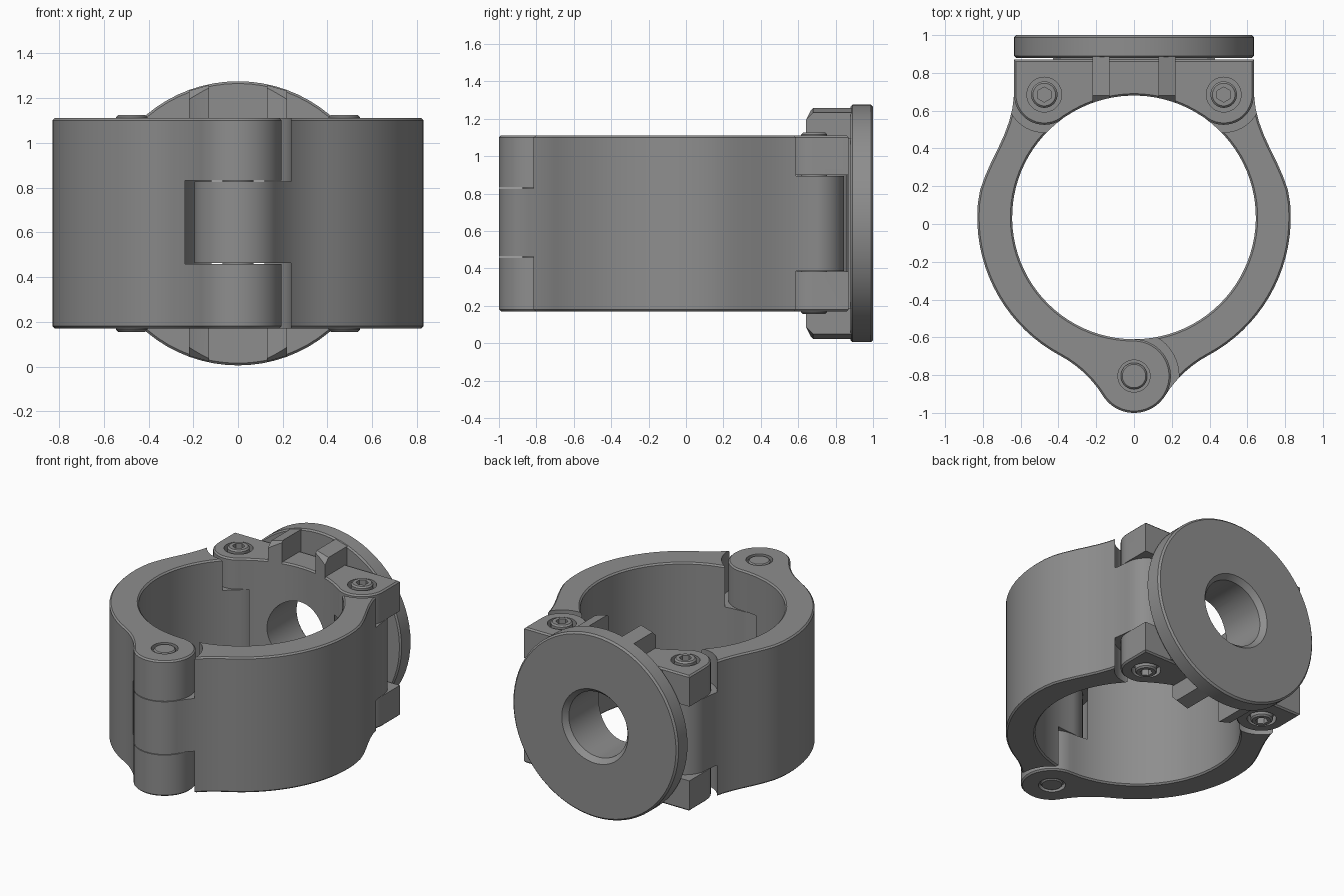
import bpy, bmesh
from math import sin, cos, radians, atan2, degrees, sqrt
from mathutils import Vector

if "Cube" in bpy.data.objects:
    bpy.data.objects.remove(bpy.data.objects["Cube"])

RC = (0, 0.035)               # ring centre
R_IN, R_OUT = 0.645, 0.83
PIN, R_BOSS = (0, -0.805), 0.195
BOLT, R_LUG = (0.475, 0.685), 0.16
Z0, Z1, ZC = 0.17, 1.11, 0.64
R_DISC = 0.635

grey = bpy.data.materials.new("dark_grey")
grey.diffuse_color = (0.27, 0.27, 0.27, 1)
grey.use_nodes = True
grey.node_tree.nodes["Principled BSDF"].inputs["Base Color"].default_value = grey.diffuse_color


def arc(c, r, a0, a1, step=4):
    n = max(2, round(abs(a1 - a0) / step))
    return [(c[0] + r * cos(radians(a0 + (a1 - a0) * i / n)),
             c[1] + r * sin(radians(a0 + (a1 - a0) * i / n))) for i in range(n + 1)]


def loft(name, sections, closed=False):
    """Skin equal-length vertex loops; cap the ends unless closed."""
    bm = bmesh.new()
    loops = [[bm.verts.new(p) for p in s] for s in sections]
    n = len(loops[0])
    for a, b in zip(loops, loops[1:] + (loops[:1] if closed else [])):
        for i in range(n):
            bm.faces.new((a[i], a[(i + 1) % n], b[(i + 1) % n], b[i]))
    if not closed:
        bm.faces.new(loops[0])
        bm.faces.new(loops[-1])
    bmesh.ops.recalc_face_normals(bm, faces=bm.faces)
    me = bpy.data.meshes.new(name)
    bm.to_mesh(me)
    bm.free()
    me.materials.append(grey)
    ob = bpy.data.objects.new(name, me)
    bpy.context.collection.objects.link(ob)
    return ob


def inset(pts, dist):
    """Shrink a closed outline by dist, with limited mitres."""
    v = [Vector(p) for p in pts]
    n = len(v)
    ccw = sum(v[i].x * v[(i + 1) % n].y - v[(i + 1) % n].x * v[i].y for i in range(n)) > 0
    out = []
    for i in range(n):
        t0, t1 = (v[i] - v[i - 1]).normalized(), (v[(i + 1) % n] - v[i]).normalized()
        n0, n1 = Vector((-t0.y, t0.x)), Vector((-t1.y, t1.x))
        m = (n0 + n1).normalized()
        out.append(v[i] + m * (dist if ccw else -dist) / max(0.6, m.dot(n0)))
    return out


def prism(name, pts, z0, z1, chamfer=0):
    secs = [(pts, z0), (pts, z1)]
    if chamfer:
        small = inset(pts, chamfer)
        secs = [(small, z0), (pts, z0 + chamfer), (pts, z1 - chamfer), (small, z1)]
    return loft(name, [[(x, y, z) for x, y in s] for s, z in secs])


def cyl(name, c, r, z0, z1, chamfer=0, n=48):
    return prism(name, arc(c, r, 0, 360, 360 / n)[:-1], z0, z1, chamfer)


def rect(x0, x1, y0, y1):
    return [(x0, y0), (x1, y0), (x1, y1), (x0, y1)]


def cut(ob, *cutters):
    bpy.context.view_layer.objects.active = ob
    for c in cutters:
        m = ob.modifiers.new("cut", 'BOOLEAN')
        m.operation, m.solver, m.object = 'DIFFERENCE', 'EXACT', c
        bpy.ops.object.modifier_apply(modifier=m.name)
        bpy.data.objects.remove(c)


def finish(ob):
    bpy.ops.object.select_all(action='DESELECT')
    ob.select_set(True)
    bpy.context.view_layer.objects.active = ob
    bpy.ops.object.shade_smooth_by_angle(angle=radians(28))


# Outline of one clamp arm: hinge boss, concave flank, ring, bolt lug, bore
rf = 0.6
d, p, q = RC[1] - PIN[1], R_OUT + rf, R_BOSS + rf
a = (d * d + p * p - q * q) / (2 * d)
fc = (sqrt(p * p - a * a), RC[1] - a)
boss_end = degrees(atan2(fc[1] - PIN[1], fc[0]))
ring_start = degrees(atan2(fc[1] - RC[1], fc[0]))
outline = arc(PIN, R_BOSS, 95, 360 + boss_end)
outline += arc(fc, rf, boss_end + 180, ring_start + 180)[1:]
outline += arc(RC, R_OUT, ring_start, 5)[1:]
outline += [(0.815, 0.18), (0.79, 0.25), (0.757, 0.325), (0.72, 0.4), (0.688, 0.47),
            (0.662, 0.54), (0.644, 0.61)]
outline += arc(BOLT, R_LUG, 0, 222, 8)
outline += arc(RC, R_IN, 54, -89)

# Two arms with interleaved hinge knuckles
hinge_cuts = {1: [(0, 0.462), (0.828, 1.3)], -1: [(0.458, 0.832)]}
for s, name in ((1, "right_arm"), (-1, "left_arm")):
    arm = prism(name, [(s * x, y) for x, y in outline], Z0, Z1, 0.01)
    b = (s * BOLT[0], BOLT[1])
    cut(arm, *[cyl("c", PIN, 0.238, *z) for z in hinge_cuts[s]])
    cut(arm, *[cyl("c", b, 0.2, *z) for z in ((0, 0.386), (0.894, 1.3))])
    if s < 0:   # recesses for the hinge pin ends
        cut(arm, cyl("c", PIN, 0.085, Z1 - 0.03, 1.3), cyl("c", PIN, 0.085, 0, Z0 + 0.03))
    finish(arm)

finish(cyl("hinge_pin", PIN, 0.07, Z0 + 0.002, Z1 - 0.002, 0.008))

# Saddle block with bolt lugs, closing the ring at the back
half = [(0.635, 0.87)] + arc(BOLT, R_LUG, 0, -132, 8)
saddle_pts = half + arc(RC, R_IN, 56, 124) + [(-x, y) for x, y in half[::-1]]
saddle = prism("saddle_block", saddle_pts, Z0, Z1, 0.01)
for s in (1, -1):
    b = (s * BOLT[0], BOLT[1])
    side = rect(*sorted((s * 0.475, s * 0.8)), 0.4, 0.95)
    cut(saddle, cyl("c", b, 0.175, 0.382, 0.898), prism("c", side, 0.3821, 0.8979))
    cut(saddle, cyl("c", b, 0.092, Z1 - 0.05, 1.3), cyl("c", b, 0.092, 0, Z0 + 0.05))


def ycircle(r, y, n=72):
    return [(x, y, z) for x, z in arc((0, ZC), r, 0, 360, 360 / n)[:-1]]


cut(saddle, loft("c", [ycircle(0.225, 0.3), ycircle(0.225, 1.3)]))
finish(saddle)

# Narrow neck joining the saddle to the disc
neck = prism("saddle_neck", rect(-0.43, 0.43, 0.84, 0.885), Z0 + 0.012, Z1 - 0.012)
cut(neck, loft("c", [ycircle(0.225, 0.3), ycircle(0.225, 1.3)]))
for s in (1, -1):
    cut(neck, cyl("c", (s * BOLT[0], BOLT[1]), 0.175, 0.382, 0.898))
finish(neck)

# Flanged disc with central hole, chamfered rims
ring = [(0.225, 0.88), (R_DISC - 0.01, 0.88), (R_DISC, 0.89), (R_DISC, 0.988),
        (R_DISC - 0.012, 1.0), (0.255, 1.0), (0.225, 0.965)]
finish(loft("flange_disc", [ycircle(r, y) for r, y in ring], closed=True))

# Four stiffening ribs, above and below the saddle
for s in (1, -1):
    for t, tag in ((1, "upper"), (-1, "lower")):
        secs = [[(s * x, y, ZC + t * h) for x, h in
                 ((0.13, 0.4), (0.22, 0.4), (0.22, 0.592 - k), (0.13, 0.618 - k))]
                for y, k in ((0.635, 0.045), (0.68, 0), (0.89, 0))]
        rib = loft(tag + ("_right_rib" if s > 0 else "_left_rib"), secs)
        cut(rib, cyl("c", RC, R_IN, -0.2, 1.5, 0, 90))
        finish(rib)

# Bolts with hexagonal sockets at both ends
for s, name in ((1, "right_bolt"), (-1, "left_bolt")):
    b = (s * BOLT[0], BOLT[1])
    bolt = cyl(name, b, 0.07, Z0 - 0.015, Z1 + 0.015, 0.01)
    for z in ((Z1 - 0.03, 1.3), (0, Z0 + 0.03)):
        cut(bolt, prism("c", arc(b, 0.04, 30, 330, 60), *z))
    finish(bolt)
